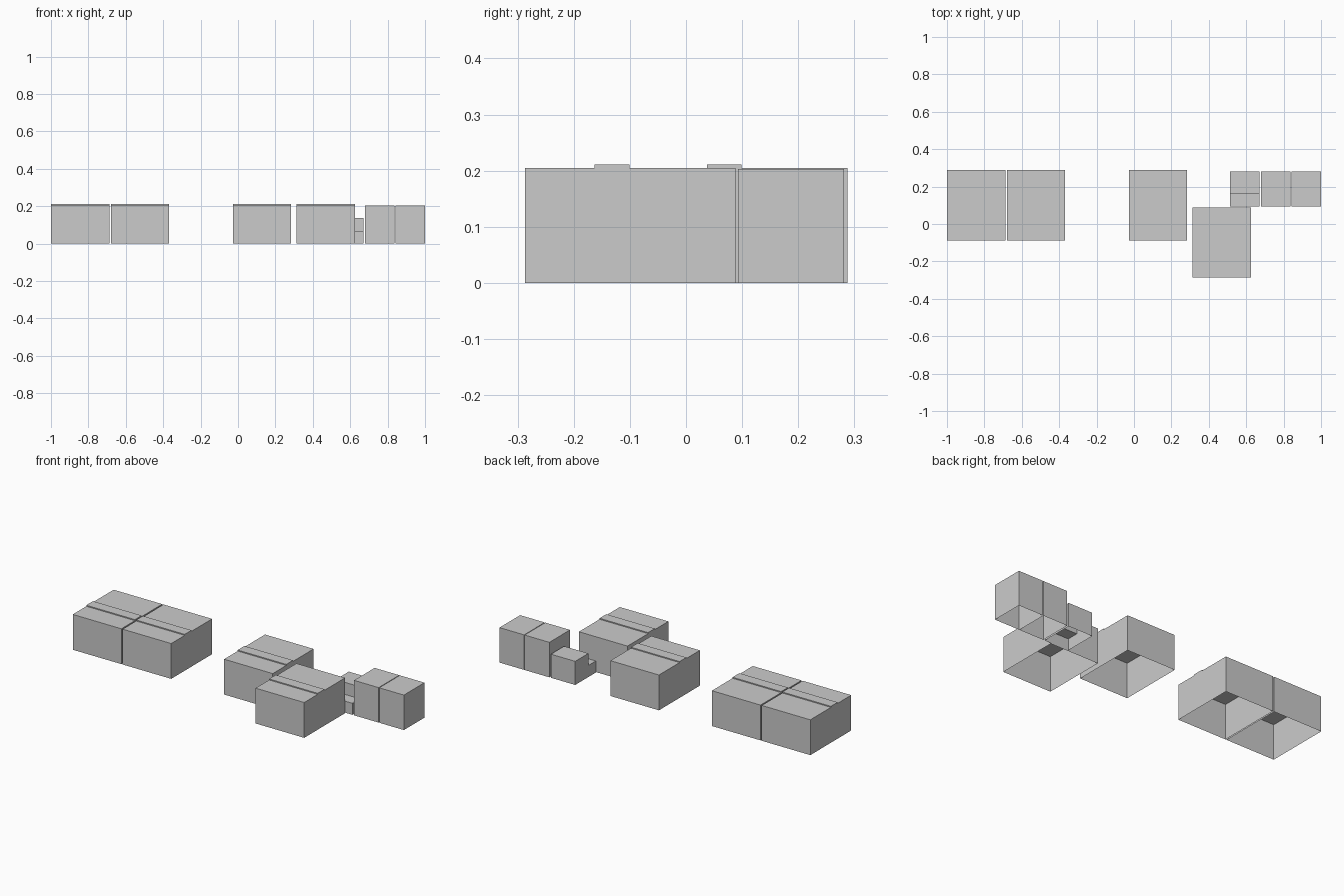
import bpy

if "Cube" in bpy.data.objects:
    bpy.data.objects.remove(bpy.data.objects["Cube"])

def extrude_profile(name, x0, x1, profile):
    """Sweep a (y, z) outline along x; the underside stays open."""
    n = len(profile)
    verts = [(x, y, z) for x in (x0, x1) for y, z in profile]
    faces = [(i, i + n, i + n + 1, i + 1) for i in range(n - 1)]
    faces += [tuple(range(n)), tuple(reversed(range(n, 2 * n)))]
    mesh = bpy.data.meshes.new(name)
    # reverse the winding so that normals point outwards
    mesh.from_pydata(verts, [], [tuple(reversed(f)) for f in faces])
    mesh.update()
    ob = bpy.data.objects.new(name, mesh)
    bpy.context.collection.objects.link(ob)
    return ob

def block(name, x0, x1, y0, y1, z1, z0=0.0):
    return extrude_profile(name, x0, x1, [(y0, z0), (y0, z1), (y1, z1), (y1, z0)])

# large cartons, each with a raised strip just in front of the middle
W, D, H = 0.312, 0.375, 0.205
for i, (x, y) in enumerate([(-1.0, -0.087), (-0.68, -0.087), (-0.028, -0.087), (0.314, -0.287)]):
    block(f"large_box_{i + 1}", x, x + W, y, y + D, H)
    block(f"top_strip_{i + 1}", x, x + W, y + 0.124, y + 0.186, 0.211, H)

# small cartons
for i, x in enumerate([0.68, 0.842]):
    block(f"small_box_{i + 1}", x, x + 0.158, 0.093, 0.282, 0.203)

# low stepped block
extrude_profile("stepped_box", 0.514, 0.67,
                [(0.093, 0), (0.093, 0.067), (0.161, 0.067),
                 (0.161, 0.137), (0.282, 0.137), (0.282, 0)])
